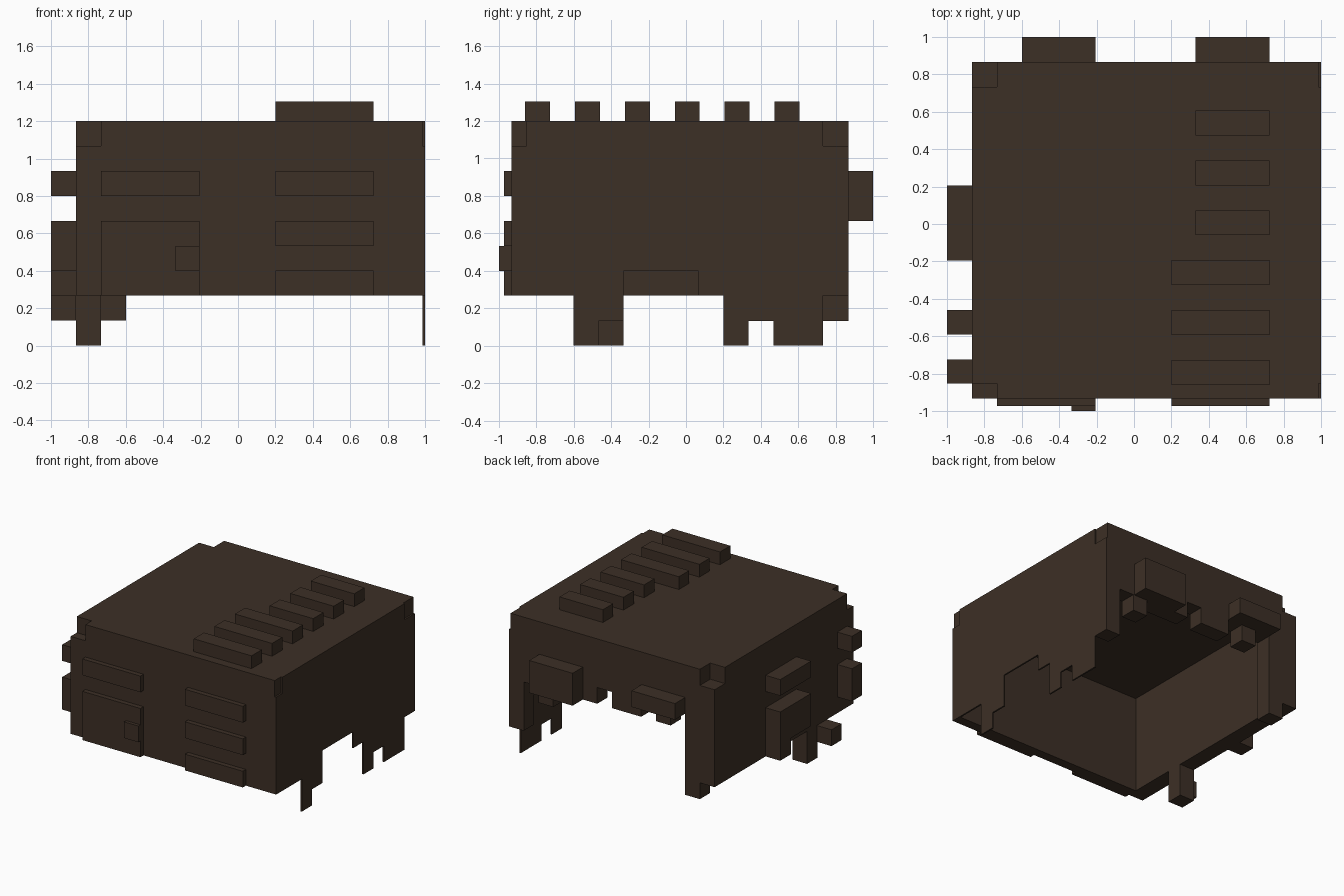
import bpy, bmesh

if "Cube" in bpy.data.objects:
    bpy.data.objects.remove(bpy.data.objects["Cube"])

# One flat colour
brown = bpy.data.materials.new("dark_brown")
brown.diffuse_color = (0.046, 0.029, 0.019, 1)
brown.use_nodes = True
brown.node_tree.nodes["Principled BSDF"].inputs["Base Color"].default_value = brown.diffuse_color

U = 2 / 15                      # block size
TOP, DECK = 1.2, 1.067          # roof top and underside
X0, X1, X2, X3 = -0.867, -0.733, 0.987, 1.0
Y0, Y1, Y2, Y3 = -0.933, -0.853, 0.733, 0.867


def prism(name, outline, lo, hi, axis):
    """Extrude a 2D outline along an axis from lo to hi."""
    place = {"x": lambda a, b, d: (d, a, b),
             "y": lambda a, b, d: (a, d, b),
             "z": lambda a, b, d: (a, b, d)}[axis]
    bm = bmesh.new()
    rings = [[bm.verts.new(place(a, b, d)) for a, b in outline] for d in (lo, hi)]
    n = len(outline)
    for i in range(n):
        j = (i + 1) % n
        bm.faces.new((rings[0][i], rings[0][j], rings[1][j], rings[1][i]))
    for r in rings:
        bm.faces.new(r)
    bmesh.ops.recalc_face_normals(bm, faces=bm.faces)
    mesh = bpy.data.meshes.new(name)
    bm.to_mesh(mesh)
    bm.free()
    mesh.materials.append(brown)
    ob = bpy.data.objects.new(name, mesh)
    bpy.context.collection.objects.link(ob)
    return ob


def box(name, x, y, z):
    return prism(name, [(x[0], y[0]), (x[1], y[0]), (x[1], y[1]), (x[0], y[1])],
                 z[0], z[1], "z")


def wall(name, start, steps, lo, hi, axis):
    """Wall with a level top and a stepped lower edge; steps are (end, bottom)."""
    outline, at = [(start, DECK)], start
    for end, bottom in steps:
        outline += [(at, bottom), (end, bottom)]
        at = end
    prism(name, outline + [(at, DECK)], lo, hi, axis)


# Roof slab with notched corners
prism("roof", [(X1, Y0), (X2, Y0), (X2, Y1), (X3, Y1), (X3, Y2), (X2, Y2),
               (X2, Y3), (X1, Y3), (X1, Y2), (X0, Y2), (X0, Y1), (X1, Y1)],
      DECK, TOP, "z")

# Walls with ragged lower edges
wall("front_wall", X1, [(X2, 0.267)], Y0, Y1, "y")
wall("left_wall", Y0, [(-0.467, 0.267), (-0.333, 0), (Y3, 0.267)], X0, X1, "x")
wall("right_wall", Y0, [(-0.6, 0.267), (-0.467, 0), (-0.333, 0.133), (0.067, 0.4),
                        (0.2, 0.267), (0.333, 0), (0.467, 0.133), (Y2, 0),
                        (Y3, 0.267)], X2, X3, "x")
wall("back_wall", X1, [(-0.6, 0.133), (-0.467, 0.8), (-0.333, 0.667), (-0.2, 0.8),
                       (0.067, 0.667), (0.2, 0.8), (0.6, 0.667), (0.733, 0.533),
                       (0.867, 0.667), (X2, 0.267)], Y2, Y3, "y")

# Ridges across the roof
for i in range(6):
    y = -0.86 + i * 2 * U
    box("roof_ridge", (0.2 if i < 3 else 0.33, 0.725), (y, y + U), (TOP, 1.305))

# Raised plates on the front
for z in (0.267, 0.533, 0.8):
    box("front_right_plate", (0.2, 0.725), (-0.973, Y0), (z, z + U))
box("front_upper_plate", (X1, -0.205), (-0.973, Y0), (0.8, 0.933))
box("front_large_plate", (X1, -0.205), (-0.973, Y0), (0.267, 0.667))
box("front_knob", (-0.335, -0.205), (-1, -0.973), (0.4, 0.533))

# Blocks on the back
box("back_block_right", (0.33, 0.725), (Y3, 1), (0.667, 0.933))
box("back_block_left", (-0.6, -0.205), (Y3, 1), (0.8, 0.933))

# Blocks on the left side
side = (-1, X0)
box("side_bar", side, (-0.195, 0.205), (0.8, 0.933))
prism("side_step", [(-0.195, 0.4), (0.067, 0.4), (0.067, 0.267),
                    (0.205, 0.267), (0.205, 0.667), (-0.195, 0.667)], -1, X0, "x")
box("side_low_cube", side, (-0.59, -0.46), (0.133, 0.267))
box("side_front_cube", side, (Y1, -0.725), (0.8, 0.933))
box("side_front_block", side, (Y1, -0.725), (0.4, 0.667))
